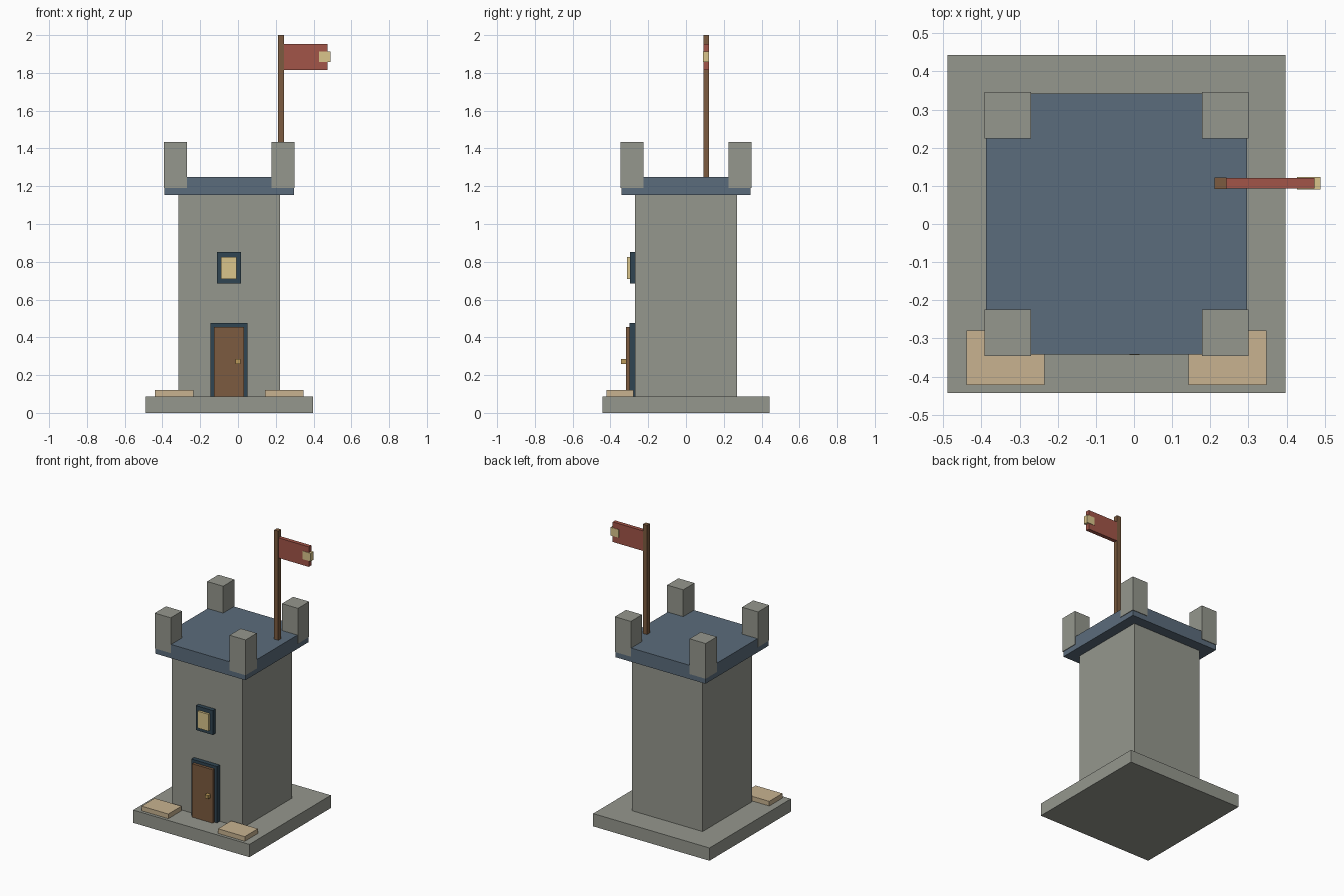
import bpy

if "Cube" in bpy.data.objects:
    bpy.data.objects.remove(bpy.data.objects["Cube"])

CX = -0.046  # tower axis; the flag extends the model to the right


def material(name, rgb):
    m = bpy.data.materials.new(name)
    m.diffuse_color = (*rgb, 1)
    m.use_nodes = True
    m.node_tree.nodes["Principled BSDF"].inputs["Base Color"].default_value = m.diffuse_color
    return m


STONE = material("stone", (0.30, 0.31, 0.27))
SLATE = material("slate", (0.105, 0.15, 0.20))
TRIM = material("dark_trim", (0.03, 0.06, 0.085))
WOOD = material("wood", (0.20, 0.105, 0.05))
SAND = material("sandstone", (0.58, 0.45, 0.28))
GLOW = material("pale_gold", (0.70, 0.56, 0.26))
BRASS = material("brass", (0.50, 0.32, 0.10))
RED = material("red_cloth", (0.36, 0.09, 0.065))


def box(name, x, y, z, mat):
    """Box from (min, max) ranges along each axis."""
    bpy.ops.mesh.primitive_cube_add(size=1, location=[sum(r) / 2 for r in (x, y, z)])
    ob = bpy.context.object
    ob.name = name
    ob.scale = [r[1] - r[0] for r in (x, y, z)]
    bpy.ops.object.transform_apply(location=False, rotation=False, scale=True)
    ob.data.materials.append(mat)
    return ob


def span(c, half):
    return (c - half, c + half)


# Plinth, tower body and roof slab
for name, half, z, mat in (("plinth", 0.443, (0, 0.088), STONE),
                           ("tower_body", 0.269, (0.088, 1.153), STONE),
                           ("roof_slab", 0.342, (1.153, 1.248), SLATE)):
    box(name, span(CX, half), span(0, half), z, mat)

# Corner merlons and front paving stones
for sx, side in ((-1, "left"), (1, "right")):
    for sy, end in ((-1, "front"), (1, "back")):
        box(f"merlon_{end}_{side}", span(CX + sx * 0.285, 0.061),
            span(sy * 0.285, 0.061), (1.19, 1.433), STONE)
    box(f"paving_stone_{side}", span(CX + sx * 0.291, 0.102),
        (-0.422, -0.279), (0.088, 0.12), SAND)

# Door
box("door_frame", span(CX - 0.002, 0.098), (-0.299, -0.269), (0.088, 0.476), TRIM)
box("door", span(CX - 0.002, 0.079), (-0.318, -0.299), (0.088, 0.456), WOOD)
box("door_handle", span(0.001, 0.013), (-0.344, -0.318), (0.26, 0.284), BRASS)

# Window
box("window_frame", span(CX - 0.002, 0.064), (-0.297, -0.269), (0.684, 0.852), TRIM)
box("window_pane", span(CX - 0.002, 0.041), (-0.313, -0.297), (0.71, 0.826), GLOW)

# Flag pole, flag and its tip
box("flag_pole", span(0.227, 0.0155), span(0.107, 0.0155), (1.248, 2.0), WOOD)
box("flag", (0.24, 0.474), span(0.107, 0.0135), (1.815, 1.953), RED)
box("flag_tip", (0.428, 0.489), span(0.107, 0.016), (1.857, 1.913), GLOW)
